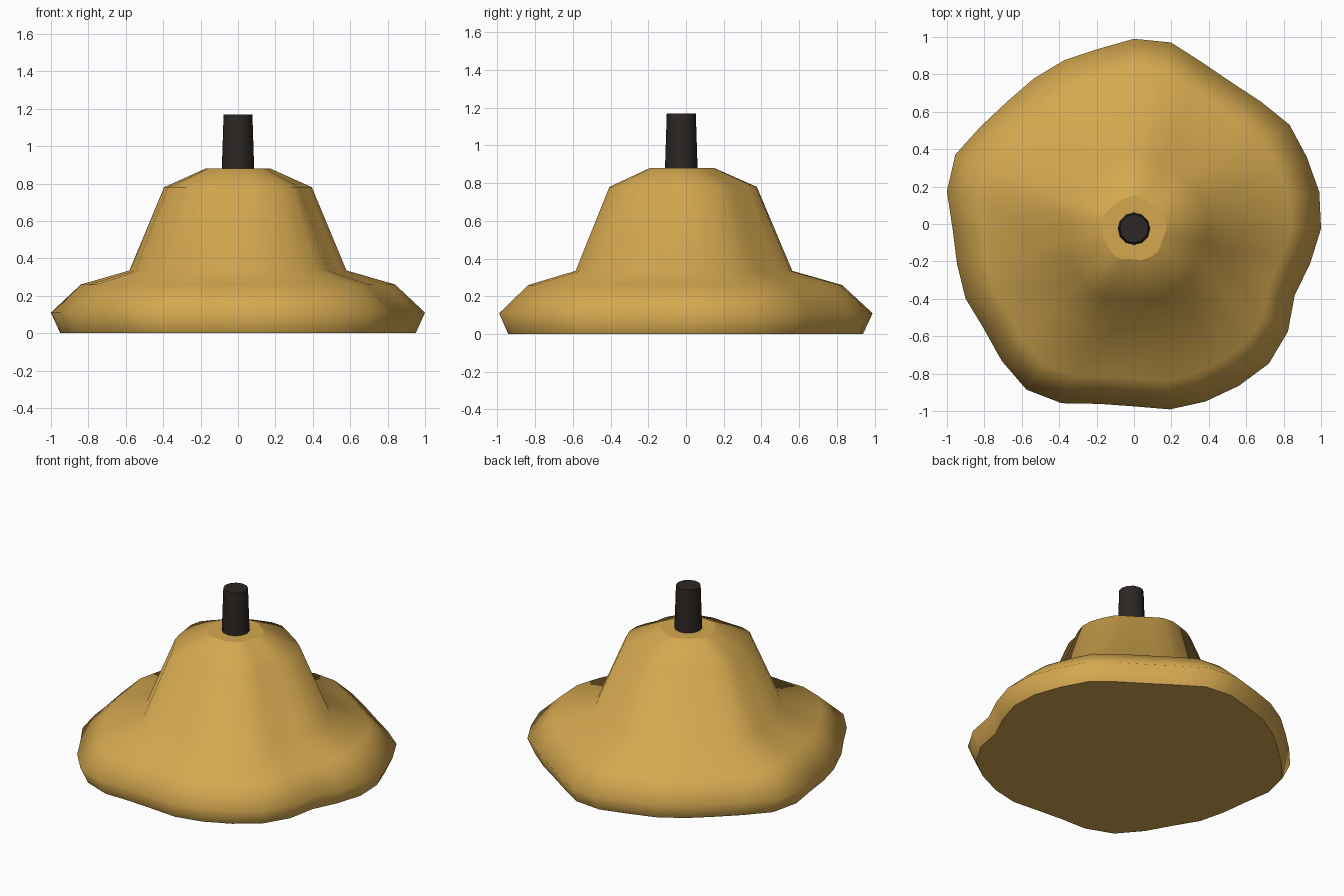
import bpy
import bmesh
from math import sin, cos, pi

default_cube = bpy.data.objects.get("Cube")
if default_cube:
    bpy.data.objects.remove(default_cube, do_unlink=True)

CENTRE_Y = -0.025


def make_material(name, rgb):
    mat = bpy.data.materials.new(name)
    mat.use_nodes = True
    mat.diffuse_color = (*rgb, 1)
    shader = mat.node_tree.nodes["Principled BSDF"]
    shader.inputs["Base Color"].default_value = (*rgb, 1)
    shader.inputs["Roughness"].default_value = 0.8
    return mat


def loft(name, outline, profile, material):
    """Stack scaled copies of a polar outline, bridge them and cap both ends."""
    bm = bmesh.new()
    count = len(outline)
    rings = []
    for scale, z in profile:
        ring = []
        for i, radius in enumerate(outline):
            angle = 2 * pi * i / count
            r = radius * scale
            ring.append(bm.verts.new((r * cos(angle), r * sin(angle), z)))
        rings.append(ring)
    for lower, upper in zip(rings, rings[1:]):
        for i in range(count):
            j = (i + 1) % count
            side = bm.faces.new((lower[i], lower[j], upper[j], upper[i]))
            side.smooth = True
    # Flat end caps with crisp rims
    for cap in (bm.faces.new(rings[0][::-1]), bm.faces.new(rings[-1])):
        for edge in cap.edges:
            edge.smooth = False
    mesh = bpy.data.meshes.new(name)
    bm.to_mesh(mesh)
    bm.free()
    mesh.materials.append(material)
    obj = bpy.data.objects.new(name, mesh)
    obj.location.y = CENTRE_Y
    bpy.context.collection.objects.link(obj)
    return obj


ochre = make_material("ochre", (0.66, 0.39, 0.08))
charcoal = make_material("charcoal", (0.025, 0.02, 0.017))

# Wavy outline: bulge of each spoke in percent, counter-clockwise from +x
bulges = [0, 1, 0, 0, -4, -6, -4, 1.5,
          1.5, -2, -2.5, -3.5, -4, -1.5, 3.4, 2,
          -3, -3.5, -2.5, -3.5, 0, 3.5, 1, -4.5,
          -5, -1.5, 0, 1, 2, -1, -7, -4]
wavy_outline = [1 + b / 100 for b in bulges]

# Flared body: foot, rim, brim, waist, shoulder, crown
body_profile = [(0.95, 0), (1, 0.11), (0.84, 0.26),
                (0.58, 0.335), (0.395, 0.78), (0.173, 0.88)]
loft("body", wavy_outline, body_profile, ochre)

# Tapered round stem standing on the crown
loft("stem", [1] * 12, [(0.087, 0.86), (0.077, 1.17)], charcoal)
